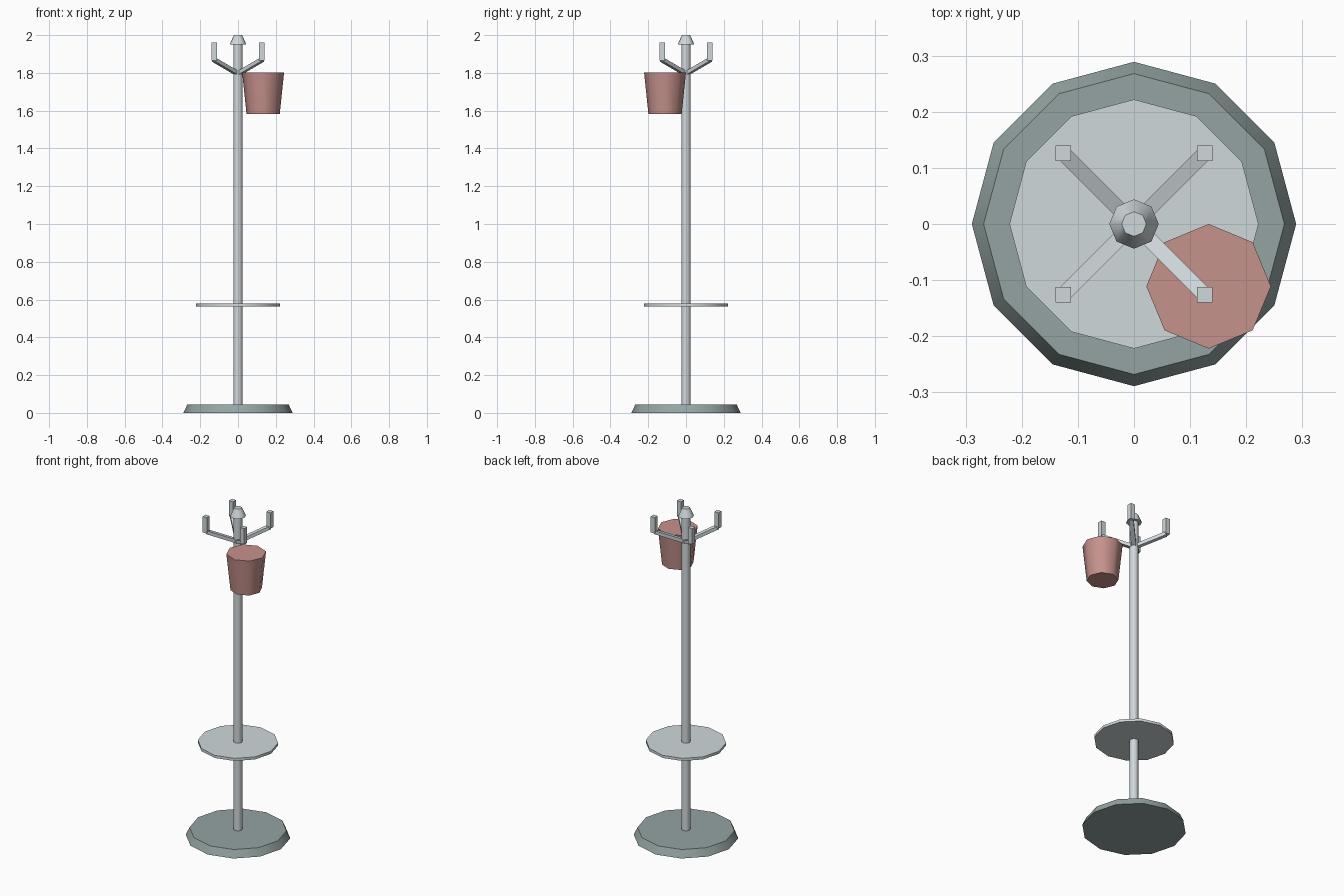
import bpy, math
from mathutils import Vector

if "Cube" in bpy.data.objects:
    bpy.data.objects.remove(bpy.data.objects["Cube"])


def material(name, rgb):
    m = bpy.data.materials.new(name)
    lin = [(c / 255 / 12.92) if c < 10 else ((c / 255 + 0.055) / 1.055) ** 2.4 for c in rgb]
    m.diffuse_color = (*lin, 1)
    m.use_nodes = True
    m.node_tree.nodes["Principled BSDF"].inputs["Base Color"].default_value = m.diffuse_color
    return m


metal = material("pale_grey_metal", (208, 216, 219))
stone = material("grey_green_base", (148, 164, 162))
clay = material("dusty_pink", (198, 146, 140))


def finish(name, mat):
    ob = bpy.context.object
    ob.name = name
    ob.data.materials.append(mat)
    return ob


def frustum(name, sides, r_low, r_high, z_low, z_high, mat, x=0, y=0):
    """Tapered prism with a corner on the +x axis and smooth sides."""
    bpy.ops.mesh.primitive_cone_add(vertices=sides, radius1=r_low, radius2=r_high,
                                    depth=z_high - z_low,
                                    location=(x, y, (z_low + z_high) / 2))
    bpy.ops.object.shade_smooth_by_angle(angle=math.radians(50))
    return finish(name, mat)


def bar(name, start, end, width, thick, mat):
    """Square bar between two points, broad side level."""
    a, b = Vector(start), Vector(end)
    d = b - a
    bpy.ops.mesh.primitive_cube_add(size=1, location=(a + b) / 2)
    ob = bpy.context.object
    ob.scale = (d.length, width, thick)
    ob.rotation_euler = (0, -math.atan2(d.z, math.hypot(d.x, d.y)), math.atan2(d.y, d.x))
    return finish(name, mat)


# Stand: base, pole, shelf and finial
frustum("base", 12, 0.289, 0.268, 0, 0.045, stone)
frustum("pole", 8, 0.025, 0.025, 0.045, 1.96, metal)
frustum("shelf", 12, 0.222, 0.222, 0.562, 0.578, metal)
frustum("finial", 8, 0.044, 0.022, 1.95, 2.0, metal)

# Four diagonal hooks with upright square tips
for sx, sy, side in ((1, 1, "back_right"), (-1, 1, "back_left"),
                     (-1, -1, "front_left"), (1, -1, "front_right")):
    bar("arm_" + side, (0, 0, 1.795), (sx * 0.126, sy * 0.126, 1.869), 0.027, 0.02, metal)
    bpy.ops.mesh.primitive_cube_add(size=1, location=(sx * 0.126, sy * 0.126, 1.914))
    bpy.context.object.scale = (0.028, 0.028, 0.096)
    finish("hook_tip_" + side, metal)

# Hanging bucket-shaped hat
frustum("hanging_hat", 8, 0.088, 0.111, 1.583, 1.803, clay, 0.133, -0.111)
